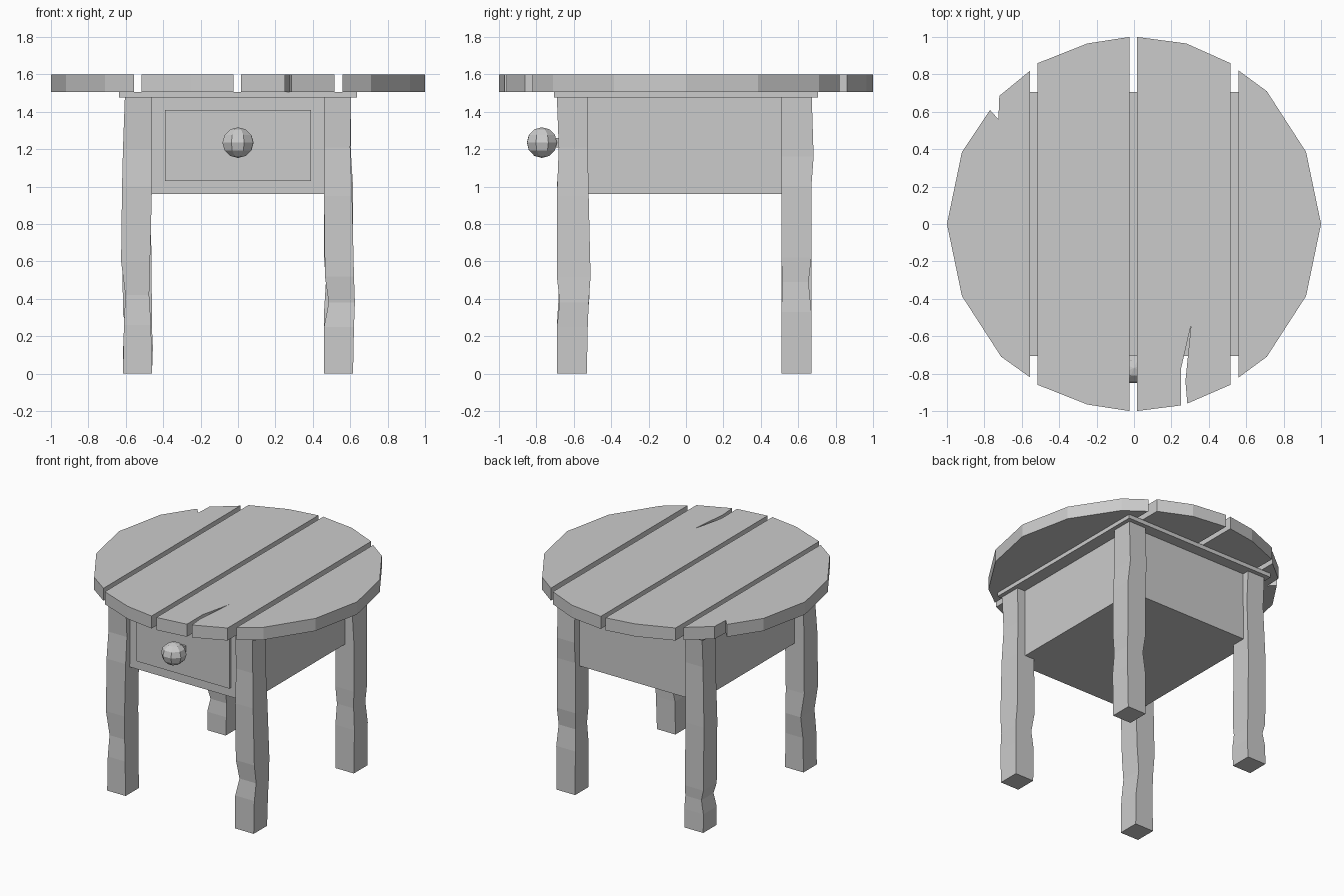
import bpy, bmesh, math
from mathutils import Matrix


def finish(bm, name):
    bmesh.ops.recalc_face_normals(bm, faces=bm.faces)
    me = bpy.data.meshes.new(name)
    bm.to_mesh(me)
    bm.free()
    ob = bpy.data.objects.new(name, me)
    bpy.context.collection.objects.link(ob)
    return ob


def box(name, x0, x1, y0, y1, z0, z1):
    bm = bmesh.new()
    m = Matrix.Translation(((x0 + x1) / 2, (y0 + y1) / 2, (z0 + z1) / 2)) \
        @ Matrix.Diagonal((x1 - x0, y1 - y0, z1 - z0, 1))
    bmesh.ops.create_cube(bm, size=1, matrix=m)
    return finish(bm, name)


def plank(name, outline, z0=1.505, z1=1.6):
    bm = bmesh.new()
    face = bm.faces.new([bm.verts.new((x, y, z0)) for x, y in outline])
    ext = bmesh.ops.extrude_face_region(bm, geom=[face], use_keep_orig=True)
    for v in ext["geom"]:
        if isinstance(v, bmesh.types.BMVert):
            v.co.z = z1
    return finish(bm, name)


def leg(name, rings):
    # each ring: height, x range, y range
    bm = bmesh.new()
    loops = []
    for z, x0, x1, y0, y1 in rings:
        loops.append([bm.verts.new((x, y, z)) for x, y in
                      ((x0, y0), (x1, y0), (x1, y1), (x0, y1))])
    for a, b in zip(loops, loops[1:]):
        for i in range(4):
            j = (i + 1) % 4
            bm.faces.new((a[i], a[j], b[j], b[i]))
    bm.faces.new(loops[0][::-1])
    bm.faces.new(loops[-1])
    return finish(bm, name)


def mirror_y(pts):
    return pts + [(x, -y) for x, y in reversed(pts) if y != 0]


# round plank top, one plank with a split and one with a chipped rim
plank("top_plank_left", [
    (-0.555, -0.82), (-0.555, 0.82), (-0.72, 0.685), (-0.725, 0.56),
    (-0.77, 0.61), (-0.92, 0.385), (-1, 0), (-0.92, -0.385), (-0.71, -0.71)])
plank("top_plank_mid_left",
      mirror_y([(-0.025, 1), (-0.25, 0.965), (-0.515, 0.86)]))
plank("top_plank_mid_right", [
    (0.015, 1), (0.28, 0.965), (0.515, 0.86), (0.515, -0.86),
    (0.285, -0.96), (0.275, -0.84), (0.305, -0.54), (0.25, -0.78),
    (0.25, -0.97), (0.015, -1)])
plank("top_plank_right",
      mirror_y([(0.56, 0.82), (0.71, 0.71), (0.92, 0.385), (1, 0)]))

# board under the planks and the drawer case
box("under_board", -0.635, 0.635, -0.705, 0.705, 1.475, 1.507)
box("drawer_case", -0.54, 0.54, -0.64, 0.62, 0.96, 1.476)
box("drawer_front", -0.39, 0.39, -0.66, -0.63, 1.03, 1.41)

# faceted knob with a short stem
bm = bmesh.new()
bmesh.ops.create_uvsphere(
    bm, u_segments=8, v_segments=6, radius=1,
    matrix=Matrix.Translation((0, -0.77, 1.235))
    @ Matrix.Rotation(math.pi / 8, 4, 'Z') @ Matrix.Diagonal((0.09, 0.086, 0.082, 1)))
finish(bm, "drawer_knob")
box("knob_stem", -0.025, 0.025, -0.72, -0.655, 1.21, 1.26)

# roughly hewn legs
leg("front_right_leg", [
    (0, 0.46, 0.615, -0.69, -0.53), (0.25, 0.46, 0.62, -0.69, -0.525),
    (0.38, 0.485, 0.625, -0.675, -0.52), (0.52, 0.465, 0.62, -0.69, -0.51),
    (0.95, 0.46, 0.61, -0.69, -0.52), (1.21, 0.46, 0.60, -0.68, -0.525),
    (1.476, 0.46, 0.605, -0.69, -0.525)])
leg("front_left_leg", [
    (0, -0.615, -0.46, -0.69, -0.53), (0.26, -0.61, -0.465, -0.69, -0.53),
    (0.42, -0.602, -0.475, -0.68, -0.515), (0.6, -0.625, -0.47, -0.69, -0.525),
    (1.0, -0.62, -0.46, -0.69, -0.53), (1.2, -0.615, -0.46, -0.675, -0.53),
    (1.476, -0.605, -0.46, -0.69, -0.53)])
leg("back_right_leg", [
    (0, 0.46, 0.615, 0.51, 0.672), (0.33, 0.46, 0.62, 0.51, 0.67),
    (0.49, 0.47, 0.61, 0.515, 0.655), (0.62, 0.46, 0.615, 0.51, 0.67),
    (1.0, 0.46, 0.615, 0.51, 0.67), (1.16, 0.46, 0.605, 0.51, 0.682),
    (1.476, 0.46, 0.605, 0.51, 0.672)])
leg("back_left_leg", [
    (0, -0.615, -0.46, 0.51, 0.672), (0.14, -0.615, -0.455, 0.51, 0.67),
    (0.24, -0.595, -0.46, 0.52, 0.665), (0.32, -0.615, -0.46, 0.51, 0.67),
    (0.8, -0.62, -0.465, 0.51, 0.67), (1.25, -0.605, -0.46, 0.51, 0.66),
    (1.476, -0.605, -0.46, 0.51, 0.672)])
